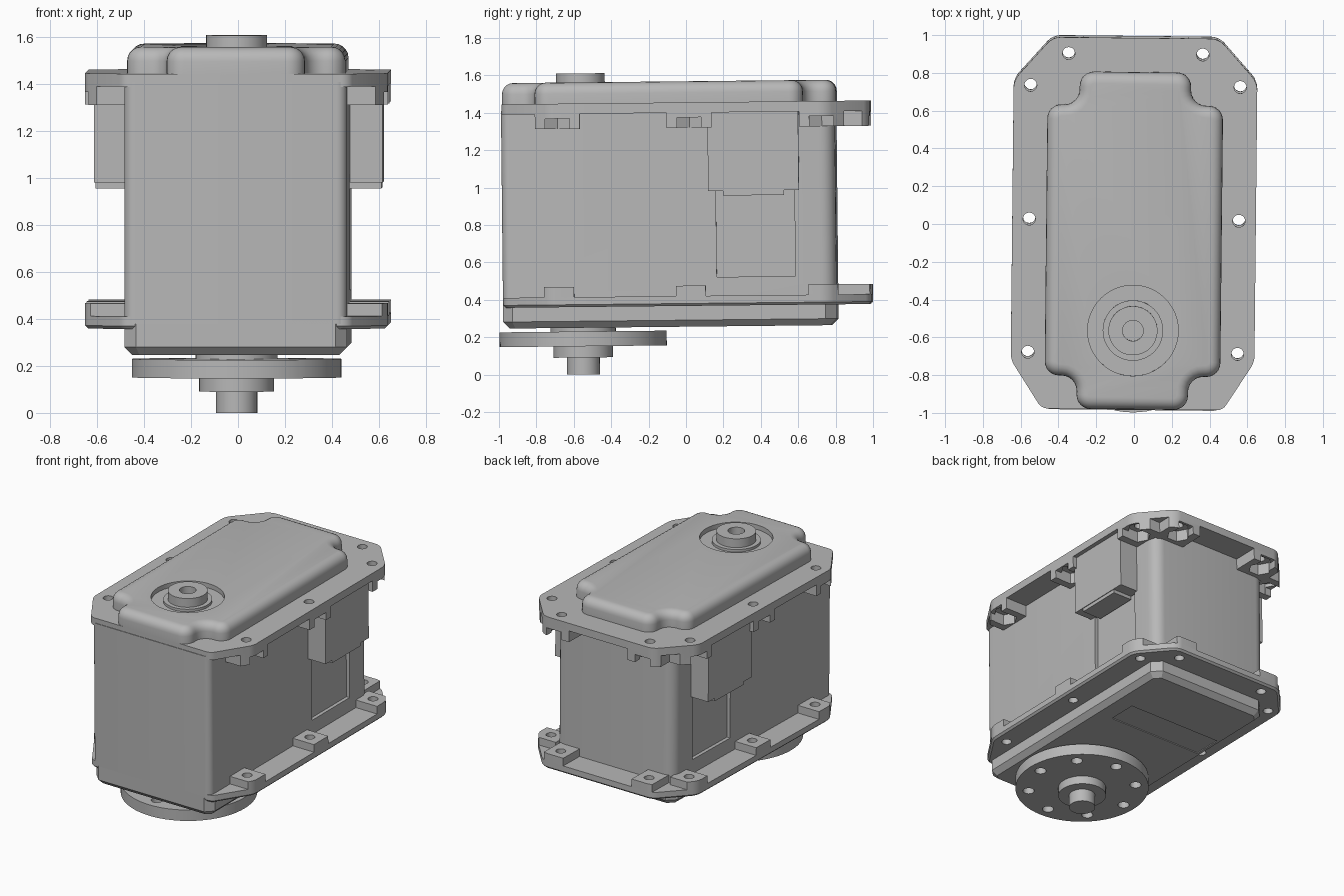
import bpy, bmesh
from math import sin, cos, pi, radians
from mathutils import Matrix, Vector

cube = bpy.data.objects.get("Cube")
if cube:
    bpy.data.objects.remove(cube, do_unlink=True)

grey = bpy.data.materials.new("mid_grey")
grey.use_nodes = True
tone = (0.48, 0.48, 0.48, 1)
grey.diffuse_color = tone
grey.node_tree.nodes["Principled BSDF"].inputs["Base Color"].default_value = tone

parts = []
AXIS = -0.548  # y of the output shaft


# ---------- helpers ----------
def rounded(corners, steps=6):
    """Outline from (x, y, radius) corners."""
    pts = []
    for i, (x, y, r) in enumerate(corners):
        p = Vector((x, y))
        a = (Vector(corners[i - 1][:2]) - p).normalized()
        b = (Vector(corners[(i + 1) % len(corners)][:2]) - p).normalized()
        for k in range(steps + 1 if r else 1):
            t = k / steps * pi / 2
            pts.append(p + r * a * (1 - sin(t)) + r * b * (1 - cos(t)))
    return pts


def mirrored(half):
    """Close a right-hand outline (listed front to back) with its mirror image."""
    return half + [(-x, y, r) for x, y, r in reversed(half)]


def circle(x, y, r, n=48):
    return [(x + r * cos(2 * pi * k / n), y + r * sin(2 * pi * k / n)) for k in range(n)]


def rect(x0, x1, y0, y1):
    return [(x0, y0), (x1, y0), (x1, y1), (x0, y1)]


def add_prism(bm, outline, z0, z1, top=0, bottom=0, segs=5):
    base = bm.faces.new([bm.verts.new((p[0], p[1], z0)) for p in outline])
    cap = bm.faces.new([bm.verts.new((p[0], p[1], z1)) for p in outline])
    n = len(outline)
    lo, hi = list(base.verts), list(cap.verts)
    faces = [base, cap]
    for i in range(n):
        j = (i + 1) % n
        faces.append(bm.faces.new((lo[i], lo[j], hi[j], hi[i])))
    bmesh.ops.recalc_face_normals(bm, faces=faces)
    for face, size, count in ((cap, top, segs), (base, bottom, 1)):
        if size:
            bmesh.ops.bevel(bm, geom=list(face.edges), offset=size, segments=count,
                            profile=0.5, affect='EDGES', clamp_overlap=False)


def make(name, prisms, keep=True):
    """Object from a list of (outline, z0, z1[, top bevel, bottom bevel])."""
    bm = bmesh.new()
    for p in prisms:
        add_prism(bm, *p)
    me = bpy.data.meshes.new(name)
    bm.to_mesh(me)
    bm.free()
    ob = bpy.data.objects.new(name, me)
    bpy.context.collection.objects.link(ob)
    if keep:
        me.materials.append(grey)
        parts.append(ob)
    return ob


def boolean(ob, prisms, op='DIFFERENCE'):
    cutter = make("cutter", prisms, keep=False)
    cutter.hide_render = True
    mod = ob.modifiers.new("cut", 'BOOLEAN')
    mod.operation, mod.object, mod.solver = op, cutter, 'EXACT'
    dg = bpy.context.evaluated_depsgraph_get()
    me = bpy.data.meshes.new_from_object(ob.evaluated_get(dg))
    ob.modifiers.clear()
    ob.data = me
    bpy.data.objects.remove(cutter, do_unlink=True)
    if not me.materials:
        me.materials.append(grey)


# ---------- shared outlines ----------
body_outline = rounded(mirrored([(0.475, -0.97, 0.045), (0.475, 0.815, 0.08)]))
cover_outline = rounded(mirrored([(0.475, -0.97, 0.05), (0.475, 0.815, 0.06)]), 1)
flange_outline = rounded(mirrored([(0.48, -0.966, 0.03), (0.645, -0.71, 0.03),
                                   (0.645, 0.77, 0.04), (0.44, 1.0, 0.04)]), 4)
holes = [(s * x, y) for s in (-1, 1)
         for x, y in ((0.355, 0.915), (0.555, 0.745), (0.555, 0.037), (0.555, -0.668))]
bolt_cuts = [(circle(x, y, 0.033, 20), 0.2, 1.6) for x, y in holes]


def boss_blocks(width, z0, z1):
    """One block per bolt hole, reaching from the case to the flange edge."""
    out = []
    for x, y in holes:
        s = 1 if x > 0 else -1
        if y > 0.85:
            out.append((rect(x - width / 2, x + width / 2, 0.8, 1.1), z0, z1))
        else:
            a, b = sorted((s * 0.46, s * 0.7))
            out.append((rect(a, b, y - width / 2, y + width / 2), z0, z1))
    return out


# ---------- case ----------
case = make("motor_case", [(body_outline, 0.39, 1.42)])
boolean(case, [(rect(*sorted((s * 0.45, s * 0.6)), 0.175, 0.595), 0.52, 1.0) for s in (-1, 1)])

bottom_cover = make("bottom_cover", [(cover_outline, 0.256, 0.40, 0, 0.035)])
boolean(bottom_cover, [(rect(-0.42, 0.32, 0.16, 0.37), 0.2, 0.262)])

# ---------- flanges ----------
lower_flange = make("lower_flange", [(flange_outline, 0.367, 0.42, 0, 0.013)])
boolean(lower_flange, bolt_cuts)
upper_flange = make("upper_flange", [(flange_outline, 1.40, 1.455)])
boolean(upper_flange, bolt_cuts)

# ---------- bolt bosses on the lower flange ----------
for i, block in enumerate(boss_blocks(0.16, 0.415, 0.475)):
    boss = make("lower_boss_%d" % i, [block])
    boolean(boss, [(flange_outline, 0.3, 0.6)], 'INTERSECT')
    boolean(boss, bolt_cuts)

# ---------- nut holders under the upper flange ----------
for i, (block, (x, y)) in enumerate(zip(boss_blocks(0.24, 1.32, 1.405), holes)):
    holder = make("nut_holder_%d" % i, [block])
    boolean(holder, [(flange_outline, 1.2, 1.5)], 'INTERSECT')
    boolean(holder, [(circle(x, y, 0.078, 6), 1.3, 1.40)])
    if y > 0.85:
        slot = rect(x - 0.06, x + 0.06, y, 1.1)
    else:
        slot = rect(*sorted((x, x * 1.4)), y - 0.065, y + 0.065)
    boolean(holder, [(slot, 1.3, 1.375)])
    boolean(holder, bolt_cuts)

# ---------- lid with notched corners and shaft recess ----------
lid_outline = rounded(mirrored([(0.295, -0.966, 0.075), (0.295, -0.79, 0.08),
                                (0.465, -0.79, 0.075), (0.465, 0.645, 0.075),
                                (0.295, 0.645, 0.08), (0.295, 0.82, 0.075)]))
lid = make("top_lid", [(lid_outline, 1.45, 1.568, 0.06)])
boolean(lid, [(circle(0, AXIS, 0.24), 1.535, 1.7)])
make("shaft_collar", [(circle(0, AXIS, 0.16), 1.53, 1.553)])
top_hub = make("top_hub", [(circle(0, AXIS, 0.13), 1.53, 1.616)])
boolean(top_hub, [(circle(0, AXIS, 0.055, 24), 1.55, 1.7)])

# ---------- cable housings on both sides ----------
for side, s in (("left", 1), ("right", -1)):
    x0, x1 = sorted((s * 0.46, s * 0.615))
    make(side + "_cable_housing", [(rect(x0, x1, 0.135, 0.62), 0.98, 1.41)])
    a, b = sorted((s * 0.46, s * 0.61))
    make(side + "_housing_lip", [(rect(a, b, 0.215, 0.54), 0.955, 0.985)])

# ---------- output horn ----------
make("shaft_base", [(circle(0, AXIS, 0.175), 0.23, 0.27)])
horn = make("output_horn", [(circle(0, AXIS, 0.447, 72), 0.157, 0.236)])
boolean(horn, [(circle(0.36 * cos(k * pi / 4), AXIS + 0.36 * sin(k * pi / 4), 0.038, 20), 0.1, 0.3)
               for k in range(8)])
make("horn_hub", [(circle(0, AXIS, 0.16), 0.097, 0.16)])
make("output_shaft", [(circle(0, AXIS, 0.088, 32), 0.006, 0.1)])

# ---------- slight lean of the whole assembly, and shading ----------
lean = Matrix.Rotation(radians(0.6), 4, 'X') @ Matrix.Rotation(radians(-0.6), 4, 'Z')
bpy.ops.object.select_all(action='DESELECT')
for ob in parts:
    ob.data.transform(lean)
    ob.select_set(True)
bpy.context.view_layer.objects.active = parts[0]
bpy.ops.object.shade_smooth_by_angle(angle=radians(30))
